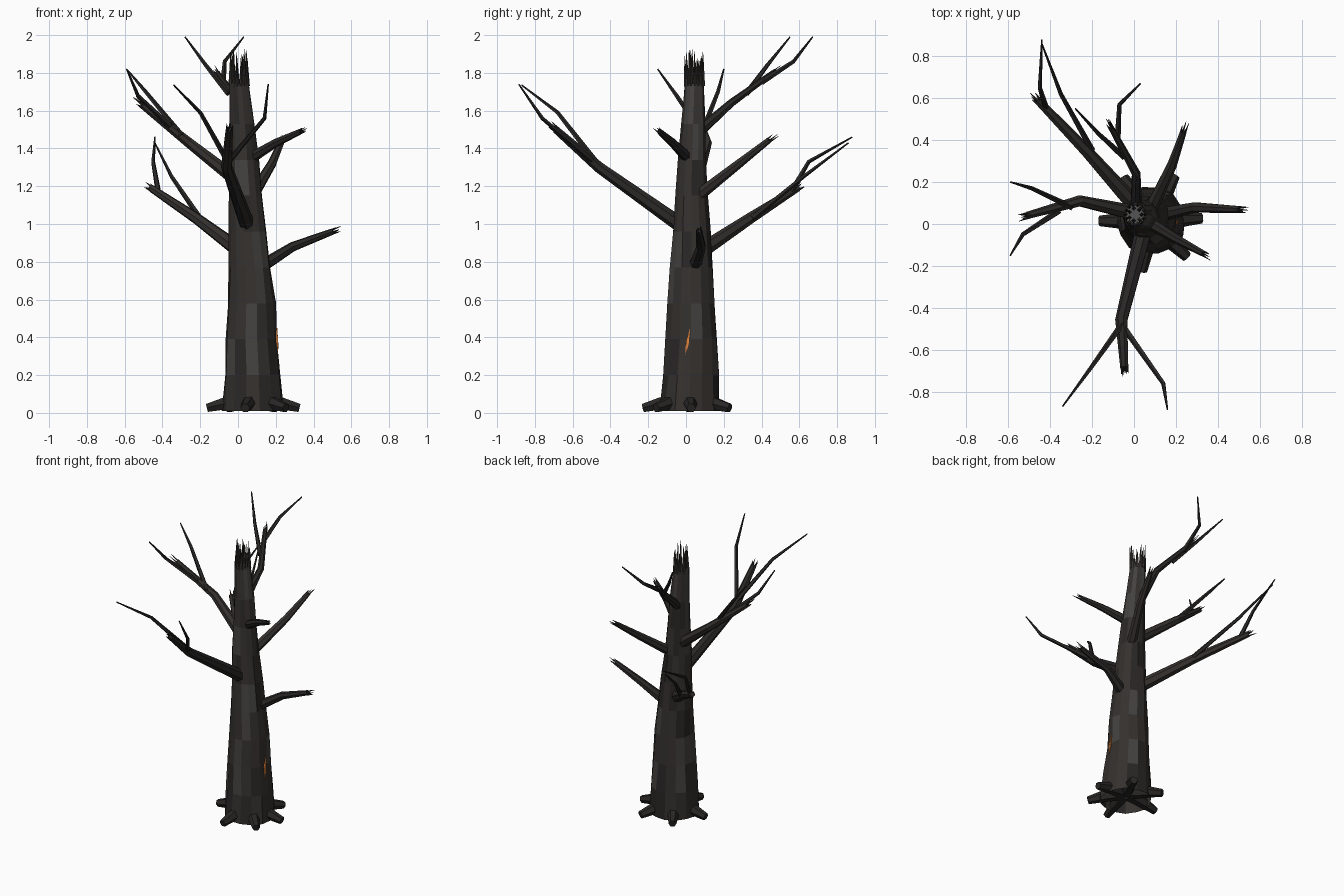
import bpy, bmesh, math, random
from mathutils import Vector

if "Cube" in bpy.data.objects:
    bpy.data.objects.remove(bpy.data.objects["Cube"])

random.seed(7)


def material(name, rgb):
    m = bpy.data.materials.new(name)
    m.diffuse_color = (*rgb, 1)
    m.use_nodes = True
    m.node_tree.nodes["Principled BSDF"].inputs["Base Color"].default_value = m.diffuse_color
    return m


BARK = [material("char_dark", (0.022, 0.020, 0.019)),
        material("char_mid", (0.034, 0.030, 0.027)),
        material("char_light", (0.055, 0.053, 0.050))]
ASH = material("ash_core", (0.09, 0.09, 0.09))
EMBER = material("ember", (0.75, 0.22, 0.04))


def finish(bm, name, mats):
    bmesh.ops.recalc_face_normals(bm, faces=bm.faces)
    me = bpy.data.meshes.new(name)
    bm.to_mesh(me)
    bm.free()
    for m in mats:
        me.materials.append(m)
    ob = bpy.data.objects.new(name, me)
    bpy.context.collection.objects.link(ob)
    return ob


def tube(bm, pts, radii, sides):
    """Faceted tapering tube along a path, closed at both ends."""
    pts = [Vector(p) for p in pts]
    rings = []
    for i, (p, r) in enumerate(zip(pts, radii)):
        d = (pts[min(i + 1, len(pts) - 1)] - pts[max(i - 1, 0)]).normalized()
        u = d.cross(Vector((0, 0, 1)) if abs(d.z) < 0.95 else Vector((1, 0, 0))).normalized()
        v = d.cross(u)
        rings.append([bm.verts.new(p + r * (u * math.cos(a) + v * math.sin(a)))
                      for a in (math.tau * k / sides for k in range(sides))])
    for a, b in zip(rings, rings[1:]):
        for k in range(sides):
            j = (k + 1) % sides
            bm.faces.new((a[k], a[j], b[j], b[k]))
    bm.faces.new(rings[0])
    bm.faces.new(rings[-1])


def spike(bm, base, direction, r):
    tube(bm, [base, Vector(base) + Vector(direction)], [r, 0.001], 4)


# Trunk: leaning stacked rings (z, centre x, centre y, radius)
PROFILE = [(0.01, 0.08, 0.015, 0.167), (0.2, 0.078, 0.022, 0.152), (0.39, 0.07, 0.027, 0.140),
           (0.58, 0.072, 0.027, 0.127), (0.77, 0.062, 0.028, 0.113), (0.96, 0.052, 0.028, 0.102),
           (1.15, 0.042, 0.028, 0.088), (1.34, 0.032, 0.032, 0.077), (1.53, 0.022, 0.038, 0.065),
           (1.74, 0.006, 0.045, 0.053)]
N = 14
bm = bmesh.new()
rings = []
for z, cx, cy, r in PROFILE:
    ring = []
    for k in range(N):
        a = math.tau * k / N
        rr = r * random.uniform(0.95, 1.04)
        ring.append(bm.verts.new((cx + rr * math.cos(a), cy + rr * math.sin(a), z)))
    rings.append(ring)
for a, b in zip(rings, rings[1:]):
    for k in range(N):
        j = (k + 1) % N
        bm.faces.new((a[k], a[j], b[j], b[k])).material_index = random.choice((0, 1, 1, 1, 2))
bm.faces.new(rings[-1]).material_index = 3
finish(bm, "trunk", BARK + [ASH])

# Splintered crown of the broken trunk
bm = bmesh.new()
for k in range(N):
    a = math.tau * k / N
    for rad, lo, hi in ((0.046, 0.08, 0.19), (0.03, 0.1, 0.2)):
        if rad < 0.04 and k % 2:
            continue
        spike(bm, (0.006 + rad * math.cos(a), 0.045 + rad * math.sin(a), 1.73),
              (random.uniform(-.01, .01), random.uniform(-.01, .01), random.uniform(lo, hi)), 0.011)
finish(bm, "trunk_splinters", [BARK[1]])

# Root stubs, meeting under the trunk
for i, deg in enumerate((3, -45, -100, 180, 122, 62)):
    a = math.radians(deg)
    bm = bmesh.new()
    tube(bm, [(0.08 + d * math.cos(a), 0.015 + d * math.sin(a), z)
              for d, z in ((0.02, 0.07), (0.15, 0.05), (0.245, 0.026))],
         [0.045, 0.037, 0.025], 6)
    finish(bm, f"root_{i + 1}", [BARK[0]])

# Branches: main path, base radius, then side twigs
BRANCHES = {
    "branch_right_low": ([(0.10, 0.04, 0.76), (0.29, 0.08, 0.88), (0.50, 0.07, 0.96)], 0.036, []),
    "branch_back_left": ([(0.02, 0.07, 0.85), (-0.22, 0.34, 1.03), (-0.46, 0.59, 1.19)], 0.042,
                         [[(-0.42, 0.55, 1.16), (-0.45, 0.65, 1.33), (-0.44, 0.88, 1.46)],
                          [(-0.20, 0.35, 1.03), (-0.35, 0.62, 1.25), (-0.44, 0.86, 1.43)]]),
    "branch_front": ([(0.05, -0.02, 0.99), (-0.06, -0.46, 1.30), (-0.045, -0.69, 1.50)], 0.042,
                     [[(-0.05, -0.47, 1.32), (-0.20, -0.68, 1.59), (-0.34, -0.87, 1.735)],
                      [(-0.05, -0.49, 1.33), (0.14, -0.76, 1.56), (0.16, -0.885, 1.74)]]),
    "branch_left": ([(0.01, 0.05, 1.22), (-0.26, 0.11, 1.43), (-0.51, 0.04, 1.63)], 0.038,
                    [[(-0.30, 0.08, 1.47), (-0.49, 0.17, 1.70), (-0.59, 0.20, 1.82)],
                     [(-0.36, 0.06, 1.52), (-0.53, -0.05, 1.68), (-0.59, -0.15, 1.82)]]),
    "branch_right_high": ([(0.05, 0.02, 1.34), (0.20, -0.07, 1.43), (0.33, -0.14, 1.49)], 0.032, []),
    "branch_back_right": ([(0.07, 0.05, 1.14), (0.18, 0.28, 1.32), (0.235, 0.44, 1.445)], 0.034, []),
    "branch_back_top": ([(0.01, 0.07, 1.49), (0.01, 0.24, 1.64), (-0.11, 0.46, 1.80)], 0.03,
                        [[(-0.08, 0.40, 1.75), (-0.07, 0.57, 1.86), (0.03, 0.67, 1.99)],
                         [(-0.05, 0.32, 1.69), (-0.17, 0.43, 1.84), (-0.28, 0.55, 1.99)]]),
}
for n, (name, (path, r, twigs)) in enumerate(BRANCHES.items()):
    bm = bmesh.new()
    tube(bm, path, [r, r * 0.72, r * 0.48], 7)
    tip = Vector(path[-1])
    d = (tip - Vector(path[-2])).normalized()
    u = d.orthogonal().normalized()
    v = d.cross(u)
    # Torn fibres at the broken tip
    for k in range(5):
        a = math.tau * k / 5
        off = (u * math.cos(a) + v * math.sin(a)) * r * 0.3
        spike(bm, tip + off - d * 0.01, d * random.uniform(0.03, 0.07) + off * 0.4, r * 0.17)
    finish(bm, name, [BARK[n % 2]])
    for i, t in enumerate(twigs):
        bm = bmesh.new()
        tube(bm, t, [0.016, 0.011, 0.004], 5)
        finish(bm, f"{name}_twig_{i + 1}", [BARK[0]])

# Glowing crack on the right side of the trunk
bm = bmesh.new()
outer = [(0.212, -0.004, 0.31), (0.214, 0.014, 0.36), (0.208, 0.022, 0.45), (0.212, 0.0, 0.38)]
inner = [(0.17, y, z) for _, y, z in outer]
a, b = [[bm.verts.new(p) for p in loop] for loop in (outer, inner)]
bm.faces.new(a)
bm.faces.new(b)
for k in range(4):
    j = (k + 1) % 4
    bm.faces.new((a[k], a[j], b[j], b[k]))
finish(bm, "ember_crack", [EMBER])
